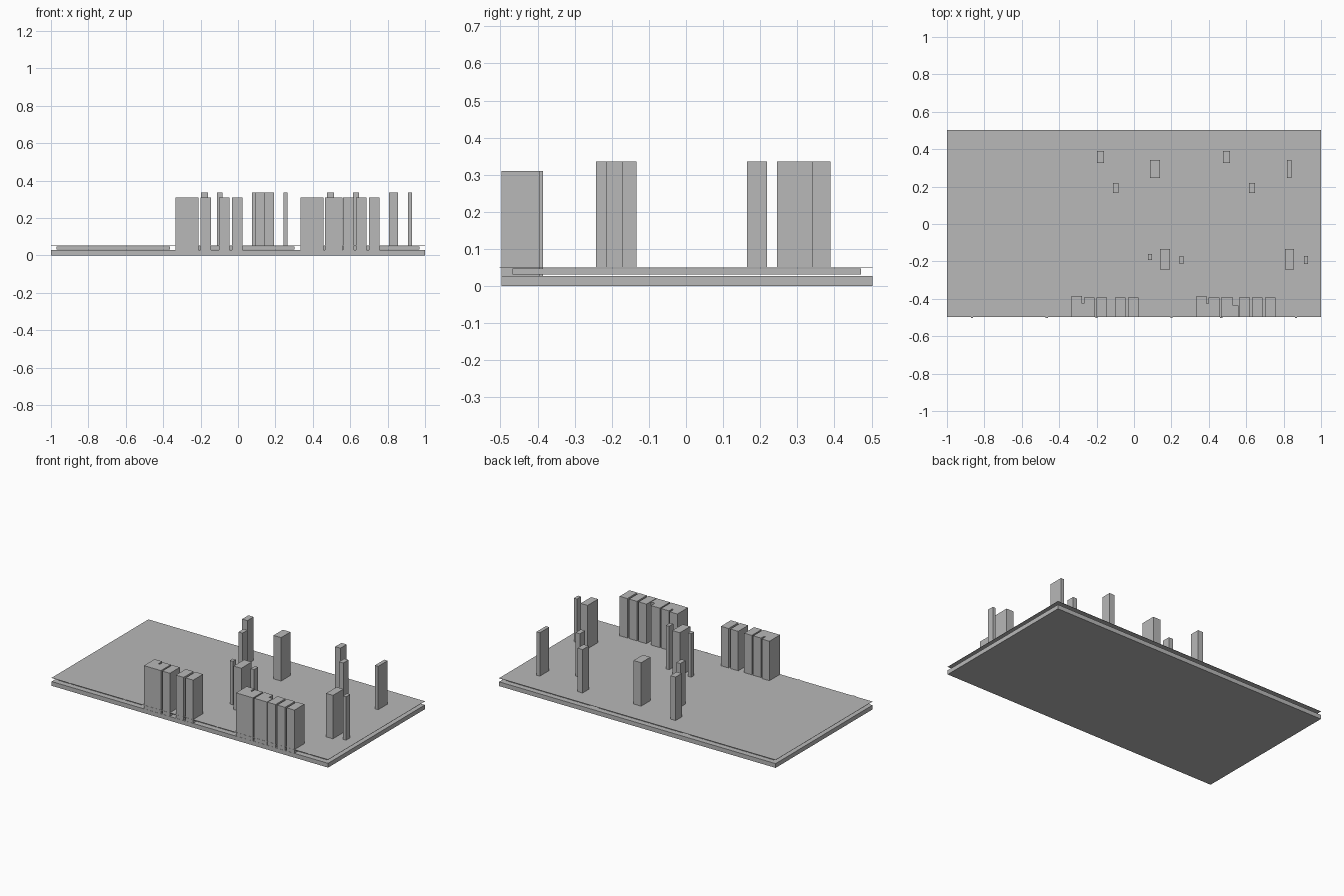
import bpy, bmesh

grey = bpy.data.materials.new("plain grey")
grey.diffuse_color = (0.48, 0.48, 0.48, 1)


def box(name, x0, x1, y0, y1, z0, z1):
    """Axis-aligned block given by its limits."""
    me = bpy.data.meshes.new(name)
    bm = bmesh.new()
    bmesh.ops.create_cube(bm, size=1)
    for v in bm.verts:
        v.co = (x1 if v.co.x > 0 else x0,
                y1 if v.co.y > 0 else y0,
                z1 if v.co.z > 0 else z0)
    bm.to_mesh(me)
    bm.free()
    me.materials.append(grey)
    ob = bpy.data.objects.new(name, me)
    bpy.context.collection.objects.link(ob)
    return ob


FRONT, BACK = -0.4975, 0.5025
BASE_TOP, SHEET_Z, SHEET_TOP = 0.028, 0.0505, 0.0520

# Base slab and thin cover sheet
box("base_slab", -1, 1, FRONT, BACK, 0, BASE_TOP)
box("cover_sheet", -1, 1, FRONT, BACK, SHEET_Z, SHEET_TOP)

# Three inner panels, with two small clips each on the front edge
for i, cx in enumerate((-2 / 3, 0, 2 / 3)):
    box(f"inner_panel_{i}", cx - 0.303, cx + 0.303, -0.467, 0.472, 0.031, 0.047)
    for s in (-1, 1):
        x = cx + s * 0.2
        box(f"edge_clip_{i}", x - 0.006, x + 0.006, -0.5025, FRONT + 0.01,
            SHEET_Z, SHEET_TOP)

# Front row blocks: x limits and rear limit
front_row = [(-0.200, -0.145, -0.394), (-0.102, -0.045, -0.394),
             (-0.032, 0.023, -0.394),
             (0.465, 0.530, -0.394), (0.530, 0.558, -0.436),
             (0.562, 0.619, -0.394), (0.631, 0.688, -0.394),
             (0.700, 0.756, -0.394)]
for start in (-0.333, 0.333):       # joined pair opening each row
    front_row += [(start, start + 0.055, -0.386),
                  (start + 0.055, start + 0.066, -0.426),
                  (start + 0.066, start + 0.123, -0.394)]
for i, (x0, x1, y1) in enumerate(front_row):
    box(f"front_block_{i}", x0, x1, FRONT + 0.001, y1, BASE_TOP, 0.31)

# Freestanding posts on the cover sheet: x and y limits
posts = [(-0.198, -0.160, 0.326, 0.390), (0.475, 0.513, 0.326, 0.390),
         (0.085, 0.140, 0.245, 0.342), (0.818, 0.842, 0.245, 0.342),
         (-0.112, -0.083, 0.165, 0.218), (0.615, 0.646, 0.165, 0.218),
         (0.075, 0.097, -0.192, -0.160), (0.138, 0.193, -0.242, -0.134),
         (0.242, 0.265, -0.214, -0.171), (0.806, 0.856, -0.242, -0.134),
         (0.909, 0.931, -0.214, -0.171)]
for i, p in enumerate(posts):
    box(f"post_{i}", *p, SHEET_TOP, 0.336)
